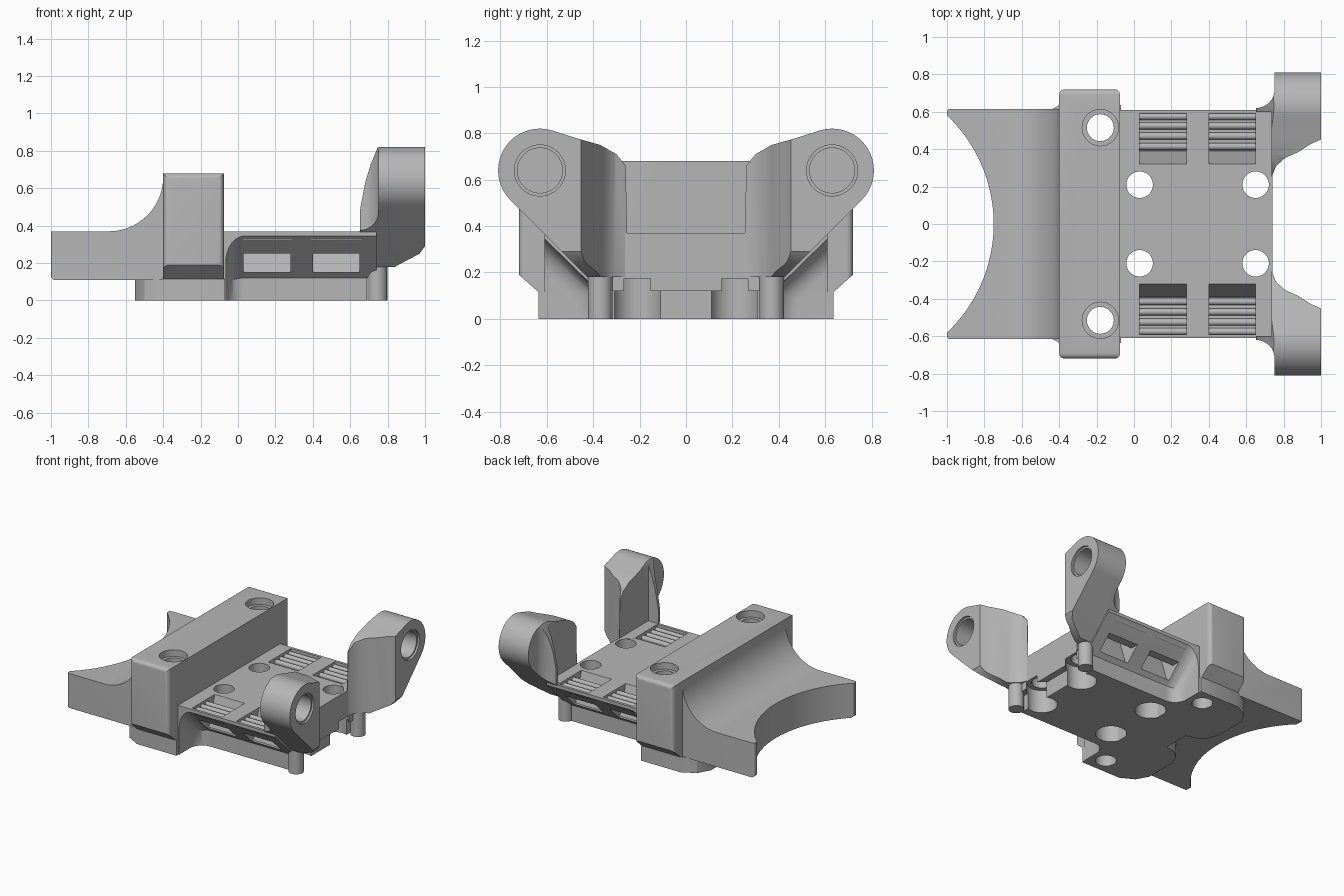
import bpy, bmesh, math
from mathutils import Vector

cube = bpy.data.objects.get("Cube")
if cube:
    bpy.data.objects.remove(cube, do_unlink=True)

grey = bpy.data.materials.new("plain grey")
grey.use_nodes = True
colour = (0.47, 0.47, 0.47, 1)
grey.diffuse_color = colour
grey.node_tree.nodes["Principled BSDF"].inputs["Base Color"].default_value = colour
parts = []


def arc(cx, cy, r, a0, a1, n=24):
    """Points along an arc, angles in degrees."""
    angles = [math.radians(a0 + (a1 - a0) * i / n) for i in range(n + 1)]
    return [(cx + r * math.cos(a), cy + r * math.sin(a)) for a in angles]


def prism(name, pts, axis, lo, hi):
    """Extrude a profile along x (y,z pairs), y (x,z pairs) or z (x,y pairs)."""
    place = {"x": lambda a, b, t: (t, a, b),
             "y": lambda a, b, t: (a, t, b),
             "z": lambda a, b, t: (a, b, t)}[axis]
    bm = bmesh.new()
    low = [bm.verts.new(place(a, b, lo)) for a, b in pts]
    high = [bm.verts.new(place(a, b, hi)) for a, b in pts]
    bm.faces.new(low)
    bm.faces.new(high[::-1])
    for i in range(len(pts)):
        j = (i + 1) % len(pts)
        bm.faces.new((low[i], high[i], high[j], low[j]))
    bmesh.ops.recalc_face_normals(bm, faces=bm.faces)
    mesh = bpy.data.meshes.new(name)
    bm.to_mesh(mesh)
    bm.free()
    ob = bpy.data.objects.new(name, mesh)
    bpy.context.scene.collection.objects.link(ob)
    return ob


def cylinder(name, a, b, r, axis, lo, hi):
    return prism(name, arc(a, b, r, 0, 352.5, 47), axis, lo, hi)


def bake(ob):
    """Replace the mesh with its modified result."""
    bpy.context.view_layer.update()
    graph = bpy.context.evaluated_depsgraph_get()
    mesh = bpy.data.meshes.new_from_object(ob.evaluated_get(graph))
    ob.modifiers.clear()
    ob.data = mesh


def boolean(ob, tool, operation="DIFFERENCE"):
    mod = ob.modifiers.new("boolean", "BOOLEAN")
    mod.operation, mod.solver, mod.object = operation, "EXACT", tool
    bake(ob)
    bpy.data.objects.remove(tool, do_unlink=True)


def bevel_edges(ob, width, rule, segments=6):
    bm = bmesh.new()
    bm.from_mesh(ob.data)
    edges = [e for e in bm.edges if rule(e.verts[0].co, e.verts[1].co)]
    bmesh.ops.bevel(bm, geom=edges, offset=width, segments=segments,
                    profile=0.5, affect="EDGES", clamp_overlap=True)
    bm.to_mesh(ob.data)
    bm.free()


def mirror_y(pts):
    return pts + [(a, -b) for a, b in reversed(pts)]


def flip(pts, s):
    return [(a * s, b) for a, b in pts]


# Tall cross block with chamfered lower ends and rounded outer edges
half = [(0.63, 0.11), (0.72, 0.19), (0.72, 0.68)]
block = prism("cross_block", half + [(-a, b) for a, b in reversed(half)], "x", -0.4, -0.075)
bevel_edges(block, 0.03, lambda a, b: min(abs(a.y), abs(b.y)) > 0.7
            and max(a.z, b.z) > 0.6 and a.y * b.y > 0)

# Wing with a swept fillet and a round bite out of its far edge
wing_side = [(-1, 0.125), (-0.985, 0.11), (-0.38, 0.11), (-0.38, 0.66)]
wing_side += arc(-0.69, 0.66, 0.29, 0, -90) + [(-1, 0.37)]
wing = prism("curved_wing", wing_side, "y", -0.615, 0.615)
bevel_edges(wing, 0.03, lambda a, b: max(a.x, b.x) < -0.99 and abs(a.y - b.y) < 0.01)
boolean(wing, prism("bite_cutter", arc(-1.55, 0, 0.8, 0, 356.25, 95), "z", -0.2, 1))

# Low foot under the block, with two lugs
foot_half = [(-0.07, 0.635), (-0.4, 0.635), (-0.5, 0.58), (-0.55, 0.49),
             (-0.55, 0.25), (-0.52, 0.17), (-0.46, 0.12), (-0.38, 0.1)]
foot = prism("foot_plate", mirror_y(foot_half), "z", 0, 0.115)

# Screw holes with shallow countersinks through block and foot
for s in (1, -1):
    for ob in (block, foot):
        boolean(ob, cylinder("hole_cutter", -0.18, 0.515 * s, 0.072, "z", -0.1, 0.9))
    boolean(block, cylinder("seat_cutter", -0.18, 0.515 * s, 0.097, "z", 0.63, 0.9))

# Deck
deck = prism("deck", mirror_y([(-0.08, 0.61), (0.74, 0.61)]), "z", 0, 0.37)
boolean(deck, prism("end_cutter", [(0.69, -0.1), (0.9, -0.1), (0.9, 0.12), (0.69, 0.12)],
                    "y", -0.9, 0.9))
for s in (1, -1):
    # Undercut side, blended into the block
    under = prism("under_cutter", flip([(0.38, -0.1), (0.38, 0.12), (0.61, 0.345),
                                        (0.8, 0.345), (0.8, -0.1)], s), "x", -0.065, 0.9)
    bevel_edges(under, 0.1, lambda a, b: max(a.x, b.x) < 0
                and max(abs(a.y), abs(b.y)) < 0.62
                and not (a.z < 0 and b.z < 0), 8)
    boolean(deck, under)
    for lo, hi in ((0.03, 0.28), (0.4, 0.65)):
        # Slanted strap channel from the deck top to the side window
        boolean(deck, prism("channel_cutter", flip(
            [(0.32, 0.4), (0.32, 0.37), (0.39, 0.15), (0.56, 0.15), (0.56, 0.25),
             (0.45, 0.25), (0.39, 0.33), (0.39, 0.4)], s), "x", lo, hi))
        # Shallow toothed recess
        boolean(deck, prism("recess_cutter", flip(
            [(0.385, 0.4), (0.385, 0.325), (0.59, 0.335), (0.59, 0.4)], s), "x", lo, hi))
        for y in (0.415, 0.47, 0.525, 0.575):
            parts.append(cylinder("strap_tooth", y * s, 0.335, 0.019, "x", lo - 0.01, hi + 0.01))
    for x in (0.03, 0.65):
        # Deck screw holes, wide from below
        boolean(deck, cylinder("screw_cutter", x, 0.21 * s, 0.071, "z", -0.1, 0.5))
        boolean(deck, cylinder("nut_cutter", x, 0.21 * s, 0.107, "z", -0.1, 0.175))
parts += [block, wing, foot, deck]

# Arms: three profiles intersected, with a blind socket in the end face
for s, side in ((1, "back"), (-1, "front")):
    face = arc(0.63, 0.64, 0.18, -45, 110, 36)
    face += [(0.46, 0.775), (0.37, 0.75), (0.3, 0.71), (0.26, 0.66),
             (0.25, 0.18), (0.425, 0.18)]
    arm = prism(side + "_arm", flip(face, s), "x", 0.6, 1)
    plan = [(0.65, 0.3), (0.735, 0.25), (0.76, 0.31), (0.81, 0.355), (0.88, 0.385),
            (0.94, 0.425), (1, 0.452), (1.1, 0.452), (1.1, 0.9), (0.752, 0.9), (0.752, 0.72)]
    plan += arc(0.652, 0.72, 0.1, 0, -90, 8)
    boolean(arm, prism("plan_tool", [(a, b * s) for a, b in plan], "z", 0, 1), "INTERSECT")
    profile = [(0.64, 0.1), (0.64, 0.37), (0.655, 0.5), (0.68, 0.63), (0.71, 0.73),
               (0.752, 0.83), (1.1, 0.83), (1.1, 0.32), (1, 0.29), (0.97, 0.25), (0.8, 0.16)]
    boolean(arm, prism("profile_tool", profile, "y", -1, 1), "INTERSECT")
    # Inner web stops at the deck edge so the deck stays open
    boolean(arm, prism("deck_clearance", [(0.5, 0.0), (0.735, 0.0), (0.735, 0.6 * s),
                                          (0.5, 0.6 * s)], "z", 0.371, 1))
    boolean(arm, cylinder("socket_cutter", 0.63 * s, 0.64, 0.097, "x", 0.8, 1.2))
    boolean(arm, cylinder("rim_cutter", 0.63 * s, 0.64, 0.11, "x", 0.985, 1.2))
    leg = cylinder(side + "_leg", 0.745, 0.37 * s, 0.053, "z", 0, 0.22)
    parts += [arm, leg]

# Shared colour and shading
bpy.ops.object.select_all(action="DESELECT")
for ob in parts:
    ob.data.materials.clear()
    ob.data.materials.append(grey)
    ob.select_set(True)
bpy.context.view_layer.objects.active = parts[-1]
bpy.ops.object.shade_smooth_by_angle(angle=math.radians(30))
